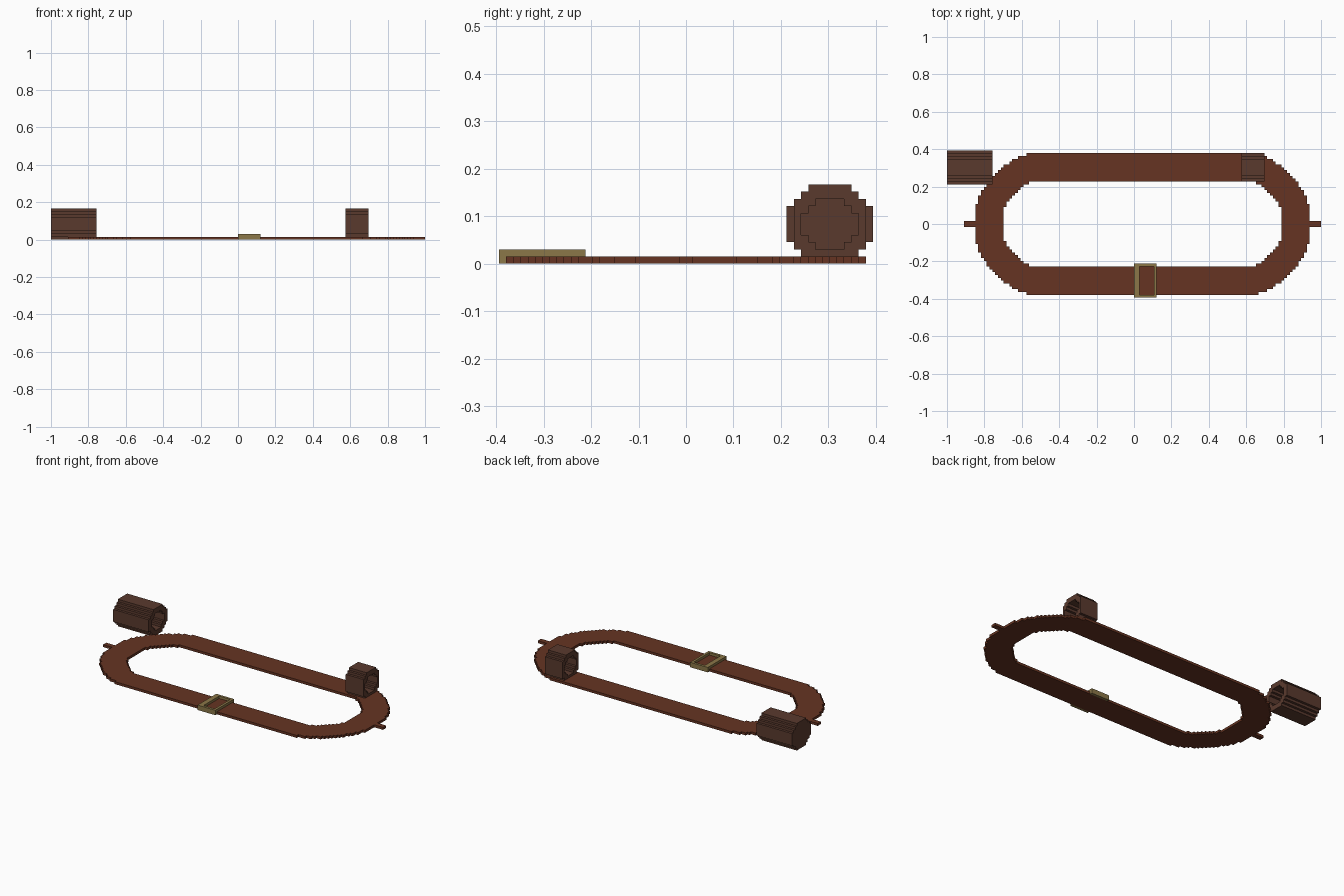
import bpy, math

if "Cube" in bpy.data.objects:
    bpy.data.objects.remove(bpy.data.objects["Cube"])

U = 2 / 132  # one block of the grid


def material(name, rgb):
    m = bpy.data.materials.new(name)
    m.diffuse_color = (*rgb, 1)
    m.use_nodes = True
    m.node_tree.nodes["Principled BSDF"].inputs["Base Color"].default_value = m.diffuse_color
    return m


clay = material("red clay", (0.133, 0.034, 0.016))
bark = material("dark brown", (0.102, 0.042, 0.027))
straw = material("olive tan", (0.258, 0.184, 0.065))


def block_object(name, cells, mat):
    """Build the outer skin of a set of unit blocks."""
    verts, faces = {}, []
    for c in cells:
        for axis in range(3):
            for side in (0, 1):
                n = list(c)
                n[axis] += 2 * side - 1
                if tuple(n) in cells:
                    continue
                b, d = (axis + 1) % 3, (axis + 2) % 3
                quad = []
                for s, t in ((0, 0), (1, 0), (1, 1), (0, 1)):
                    p = list(c)
                    p[axis] += side
                    p[b] += s
                    p[d] += t
                    quad.append(verts.setdefault(tuple(p), len(verts)))
                faces.append(quad if side else quad[::-1])
    me = bpy.data.meshes.new(name)
    me.from_pydata([[v * U for v in p] for p in verts], [], faces)
    me.materials.append(mat)
    ob = bpy.data.objects.new(name, me)
    bpy.context.collection.objects.link(ob)
    return ob


# oval track, one block high, rounded ends stepped like the grid
track = set()
for x in range(-60, 66):
    for y in range(-25, 25):
        dx, dy = abs(x + 0.5 - 3), abs(y + 0.5)
        ex = max(0, dx - 34)
        d = math.hypot(ex, dy)
        tip = ex > 25 and dy < 1 and dx < 63
        in_outer = (d < 25.35 and ex < 25) or tip
        in_hole = d < 15.51 and ex < 15 and dy < 15
        if in_outer and not in_hole:
            track.add((x, y, 0))


# fix the ends to the grid: the arcs are centred 37 blocks right, 31 left
def oval(x, y):
    ex = max(0, abs(x + 0.5 - 3) - 37 + 3)
    return ex, math.hypot(ex, y + 0.5)


block_object("oval_track", track, clay)

# tunnels: half widths per layer, outside and hollow
OUTER = [3, 4, 5, 6, 6, 6, 6, 6, 5, 4, 3]
HOLLOW = [0, 0, 2, 3, 4, 4, 4, 3, 2, 0, 0]


def tunnel(name, x0, x1, limit, first, back):
    cells = set()
    for x in range(x0, x1):
        for z in range(first, 11):
            w = min(OUTER[z], limit)
            for k in range(-w, w):
                hollow = -HOLLOW[z] <= k < HOLLOW[z]
                if not hollow or x < x0 + back:
                    cells.add((x, 20 + k, z))
    block_object(name, cells - track, bark)


tunnel("closed_tunnel", -66, -50, 6, 0, 1)
tunnel("open_tunnel", 38, 46, 5, 1, 0)

# raised frame across the front straight
frame = {(x, y, z) for x in range(8) for y in range(-26, -14) for z in range(2)
         if x < 2 or x == 7 or y in (-26, -15)}
block_object("start_frame", frame - track, straw)
